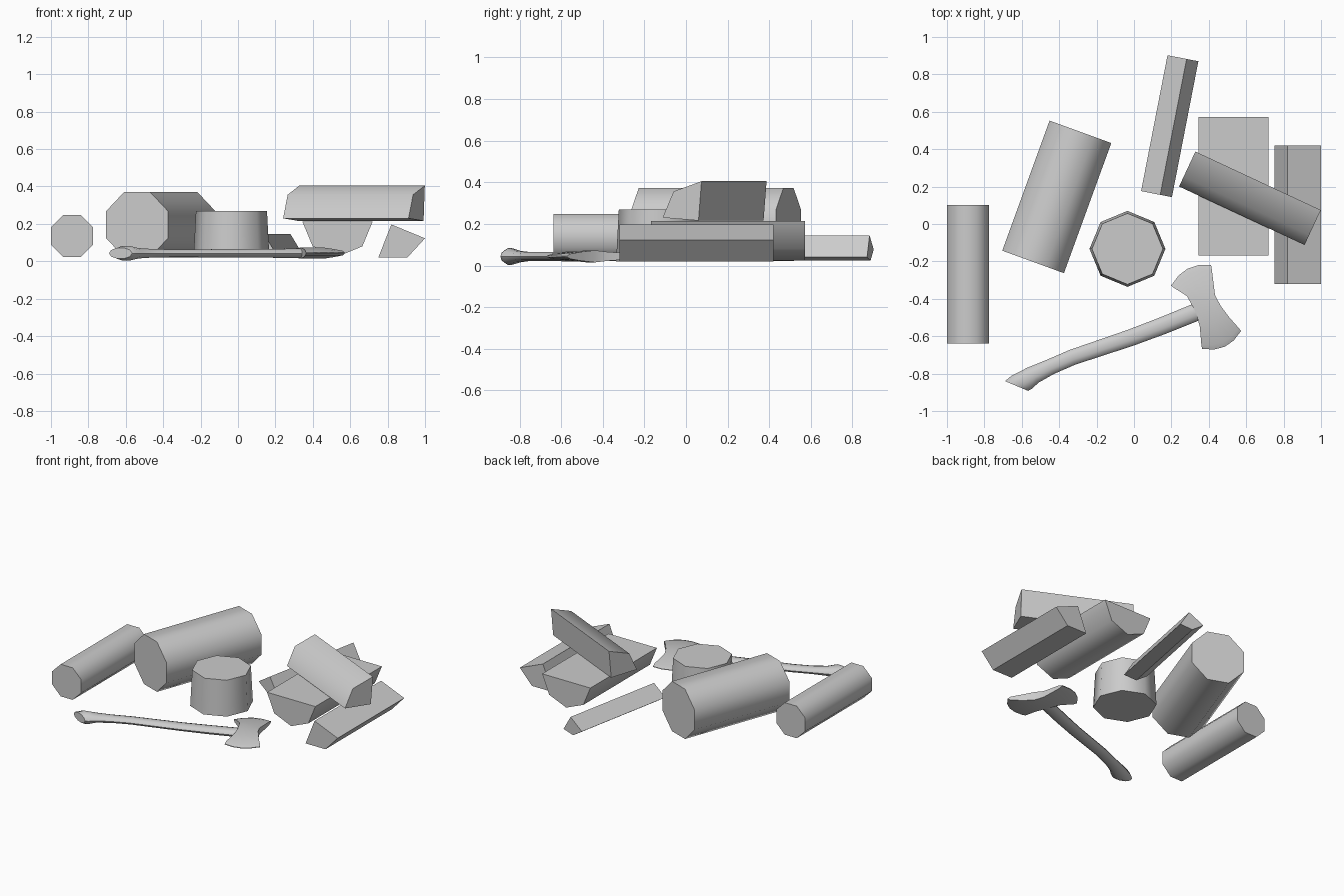
import bpy
import bmesh
from math import sin, cos, pi, radians
from mathutils import Vector

cube = bpy.data.objects.get("Cube")
if cube:
    bpy.data.objects.remove(cube)

grey = bpy.data.materials.new("plain_grey")
grey.use_nodes = True
grey.diffuse_color = (0.6, 0.6, 0.6, 1)
grey.node_tree.nodes["Principled BSDF"].inputs["Base Color"].default_value = (0.6, 0.6, 0.6, 1)

LOG_LENGTH = 0.74


def loft(name, rings, smooth_angle=50):
    """Skin a list of equal closed rings and cap both ends."""
    bm = bmesh.new()
    loops = [[bm.verts.new(p) for p in ring] for ring in rings]
    count = len(loops[0])
    for a, b in zip(loops, loops[1:]):
        for i in range(count):
            j = (i + 1) % count
            bm.faces.new((a[i], a[j], b[j], b[i]))
    bm.faces.new(loops[0])
    bm.faces.new(loops[-1])
    bmesh.ops.recalc_face_normals(bm, faces=bm.faces)
    mesh = bpy.data.meshes.new(name)
    bm.to_mesh(mesh)
    bm.free()
    mesh.materials.append(grey)
    if smooth_angle:
        mesh.shade_smooth()
        mesh.set_sharp_from_angle(angle=radians(smooth_angle))
    obj = bpy.data.objects.new(name, mesh)
    bpy.context.collection.objects.link(obj)
    return obj


def prism(name, section, centre, turn=0, smooth_angle=50):
    """Extrude an (across, height) section along y, then turn it about z."""
    half = LOG_LENGTH / 2
    obj = loft(name, [[(u, y, z) for u, z in section] for y in (-half, half)], smooth_angle)
    obj.location = (*centre, 0)
    obj.rotation_euler.z = radians(turn)
    return obj


def arc(radius, height, start, steps):
    """Points every 45 degrees around a log centre at the given height."""
    angles = [radians(start + 45 * i) for i in range(steps)]
    return [(radius * cos(a), height + radius * sin(a)) for a in angles]


# Whole logs: octagons resting on a flat
prism("small_log", arc(0.122, 0.135, 22.5, 8), (-0.887, -0.268))
prism("large_log", arc(0.19, 0.196, 22.5, 8), (-0.413, 0.145), -20)

# Split half log with its flat side up
prism("half_log", arc(0.188, 0.213, 180, 5), (0.532, 0.202))

# Quarter log lying across the others, split faces at the back and below
quarter = [(-0.103, 0.23), (-0.045, 0.356), (0.103, 0.405), (0.087, 0.216)]
prism("quarter_log", quarter, (0.62, 0.1375), 65)

# Split wedges
wedge = [(-0.055, 0.197), (0.125, 0.123), (0.03, 0.02), (-0.125, 0.02)]
prism("broad_wedge", wedge, (0.875, 0.05), 0, 0)
sliver = [(-0.084, 0.077), (0.02, 0.145), (0.084, 0.04), (-0.004, 0.024)]
prism("thin_wedge", sliver, (0.191, 0.523), -11, 0)

# Chopping block, slightly tapered towards the top
loft("chopping_block", [
    [(-0.035 + r * cos(i * pi / 4), -0.133 + r * sin(i * pi / 4), z) for i in range(8)]
    for r, z in ((0.203, 0.02), (0.19, 0.27))])

# Axe handle: oval rings of (centre, half width vector, half thickness)
handle = [
    ((-0.628, -0.866), (0.062, -0.026), 0.03),
    ((-0.60, -0.846), (0.054, -0.035), 0.042),
    ((-0.54, -0.808), (0.03, -0.04), 0.029),
    ((-0.45, -0.765), (0.021, -0.037), 0.023),
    ((-0.33, -0.713), (0.016, -0.039), 0.022),
    ((-0.015, -0.607), (0.016, -0.042), 0.023),
    ((0.15, -0.545), (0.017, -0.043), 0.025),
    ((0.39, -0.448), (0.018, -0.044), 0.026),
]
rings = []
for centre, side, thick in handle:
    ring = []
    for i in range(10):
        a = 2 * pi * i / 10
        offset = Vector(side) * cos(a)
        ring.append((centre[0] + offset.x, centre[1] + offset.y, 0.043 + thick * sin(a)))
    rings.append(ring)
loft("axe_handle", rings)

# Double axe head: rows from one cutting edge to the other
# (left, right, outward bulge, half thickness)
head = [
    ((0.198, -0.33), (0.412, -0.219), 0.04, 0.002),
    ((0.215, -0.342), (0.417, -0.25), 0.035, 0.012),
    ((0.283, -0.385), (0.433, -0.38), 0.0, 0.022),
    ((0.332, -0.475), (0.463, -0.437), 0.0, 0.029),
    ((0.352, -0.55), (0.51, -0.50), 0.0, 0.022),
    ((0.36, -0.645), (0.56, -0.556), -0.035, 0.012),
    ((0.364, -0.668), (0.572, -0.572), -0.04, 0.002),
]
outward = Vector((-0.44, 0.9))
rings = []
for left, right, bulge, thick in head:
    row = []
    for i in range(5):
        s = i / 4
        row.append(Vector(left).lerp(Vector(right), s) + outward * bulge * 4 * s * (1 - s))
    top = [(p.x, p.y, 0.044 + thick) for p in row]
    bottom = [(p.x, p.y, 0.044 - thick) for p in reversed(row)]
    rings.append(top + bottom)
loft("axe_head", rings, 25)
